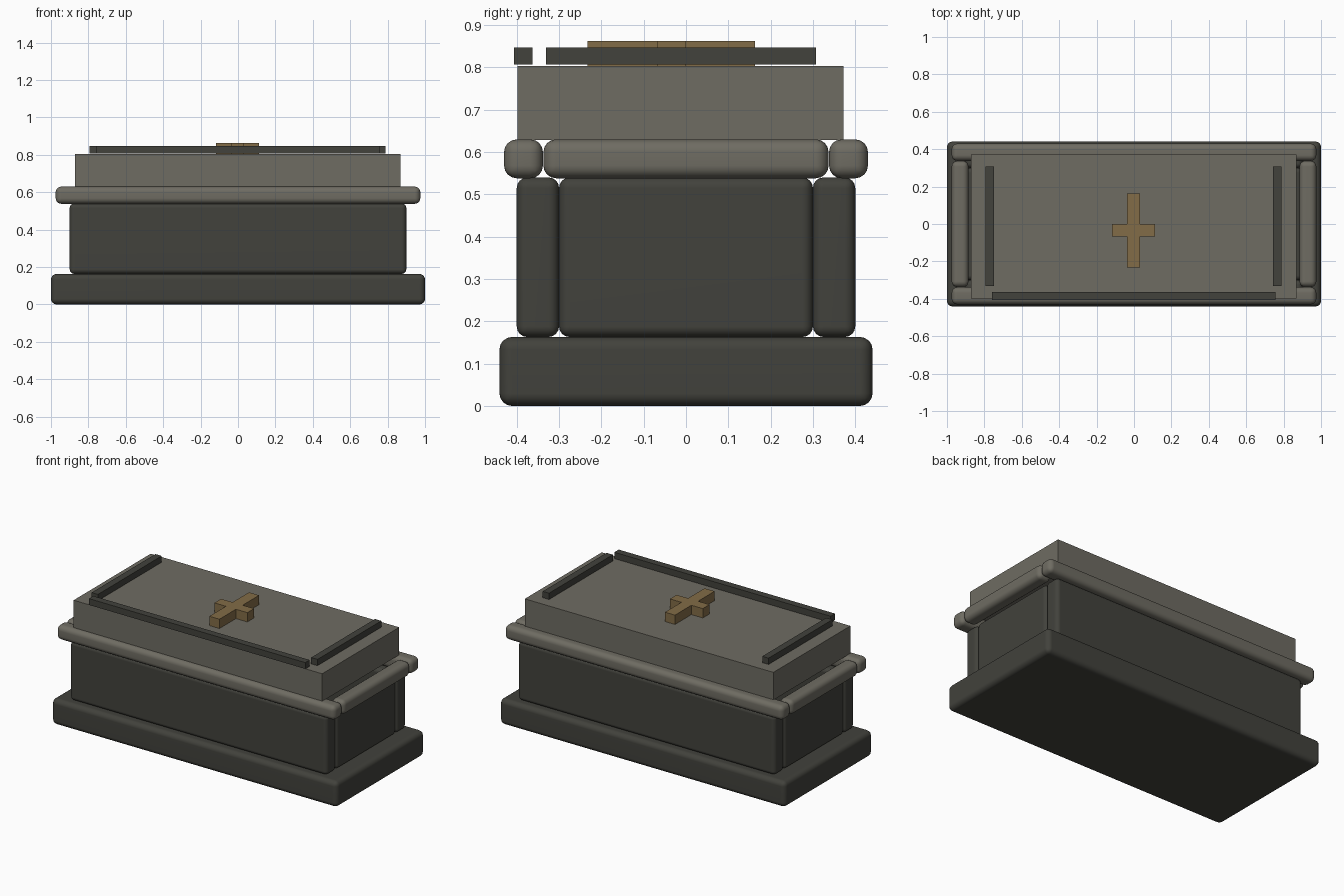
import bpy
import bmesh

if "Cube" in bpy.data.objects:
    bpy.data.objects.remove(bpy.data.objects["Cube"])


def material(name, rgb):
    m = bpy.data.materials.new(name)
    m.diffuse_color = (*rgb, 1.0)
    m.use_nodes = True
    m.node_tree.nodes["Principled BSDF"].inputs["Base Color"].default_value = m.diffuse_color
    return m


DARK = material("dark_stone", (0.054, 0.054, 0.045))
STONE = material("grey_stone", (0.158, 0.150, 0.123))
BRASS = material("aged_brass", (0.225, 0.150, 0.063))


def finish(name, bm, mat):
    mesh = bpy.data.meshes.new(name)
    bm.to_mesh(mesh)
    bm.free()
    mesh.materials.append(mat)
    obj = bpy.data.objects.new(name, mesh)
    bpy.context.collection.objects.link(obj)
    return obj


def box(name, x, y, z, mat, bevel=0.0):
    """Box from (min, max) ranges, optionally with rounded edges."""
    bm = bmesh.new()
    bmesh.ops.create_cube(bm, size=1.0)
    for v in bm.verts:
        for i, (lo, hi) in enumerate((x, y, z)):
            v.co[i] = hi if v.co[i] > 0 else lo
    obj = finish(name, bm, mat)
    if bevel:
        mod = obj.modifiers.new("rounded_edges", "BEVEL")
        mod.width = bevel
        mod.segments = 4
        mod.limit_method = "NONE"
        for p in obj.data.polygons:
            p.use_smooth = True
        wn = obj.modifiers.new("clean_normals", "WEIGHTED_NORMAL")
        wn.keep_sharp = True
    return obj


def span(sign, a, b):
    return tuple(sorted((sign * a, sign * b)))


# Plinth
box("plinth", (-1.0, 1.0), (-0.441, 0.441), (0.0, 0.163), DARK, 0.03)

# Chest walls and the rounded rim on top of them
for s, label in ((-1, "front"), (1, "back")):
    box(label + "_wall", (-0.9, 0.9), span(s, 0.30, 0.40), (0.163, 0.54), DARK, 0.025)
    box(label + "_rim", (-0.975, 0.975), span(s, 0.338, 0.43), (0.538, 0.63), STONE, 0.03)
for s, label in ((-1, "left"), (1, "right")):
    box(label + "_wall", span(s, 0.80, 0.90), (-0.30, 0.30), (0.163, 0.54), DARK, 0.025)
    box(label + "_rim", span(s, 0.885, 0.975), (-0.337, 0.337), (0.538, 0.63), STONE, 0.03)

# Lid slab, set slightly towards the front
box("lid", (-0.872, 0.868), (-0.398, 0.372), (0.628, 0.803), STONE)

# Raised bars on the lid
box("front_lid_bar", (-0.759, 0.756), (-0.407, -0.363), (0.807, 0.847), DARK)
box("left_lid_bar", (-0.793, -0.749), (-0.331, 0.307), (0.807, 0.847), DARK)
box("right_lid_bar", (0.744, 0.788), (-0.331, 0.307), (0.807, 0.847), DARK)

# Cross on the lid, extruded from its outline
a, w, lo, hi, b, t = 0.115, 0.035, -0.068, -0.001, -0.233, 0.163
outline = [(-w, b), (w, b), (w, lo), (a, lo), (a, hi), (w, hi),
           (w, t), (-w, t), (-w, hi), (-a, hi), (-a, lo), (-w, lo)]
bm = bmesh.new()
face = bm.faces.new([bm.verts.new((x - 0.002, y, 0.803)) for x, y in outline])
ext = bmesh.ops.extrude_face_region(bm, geom=[face])
for v in ext["geom"]:
    if isinstance(v, bmesh.types.BMVert):
        v.co.z = 0.862
bmesh.ops.recalc_face_normals(bm, faces=bm.faces)
finish("lid_cross", bm, BRASS)
